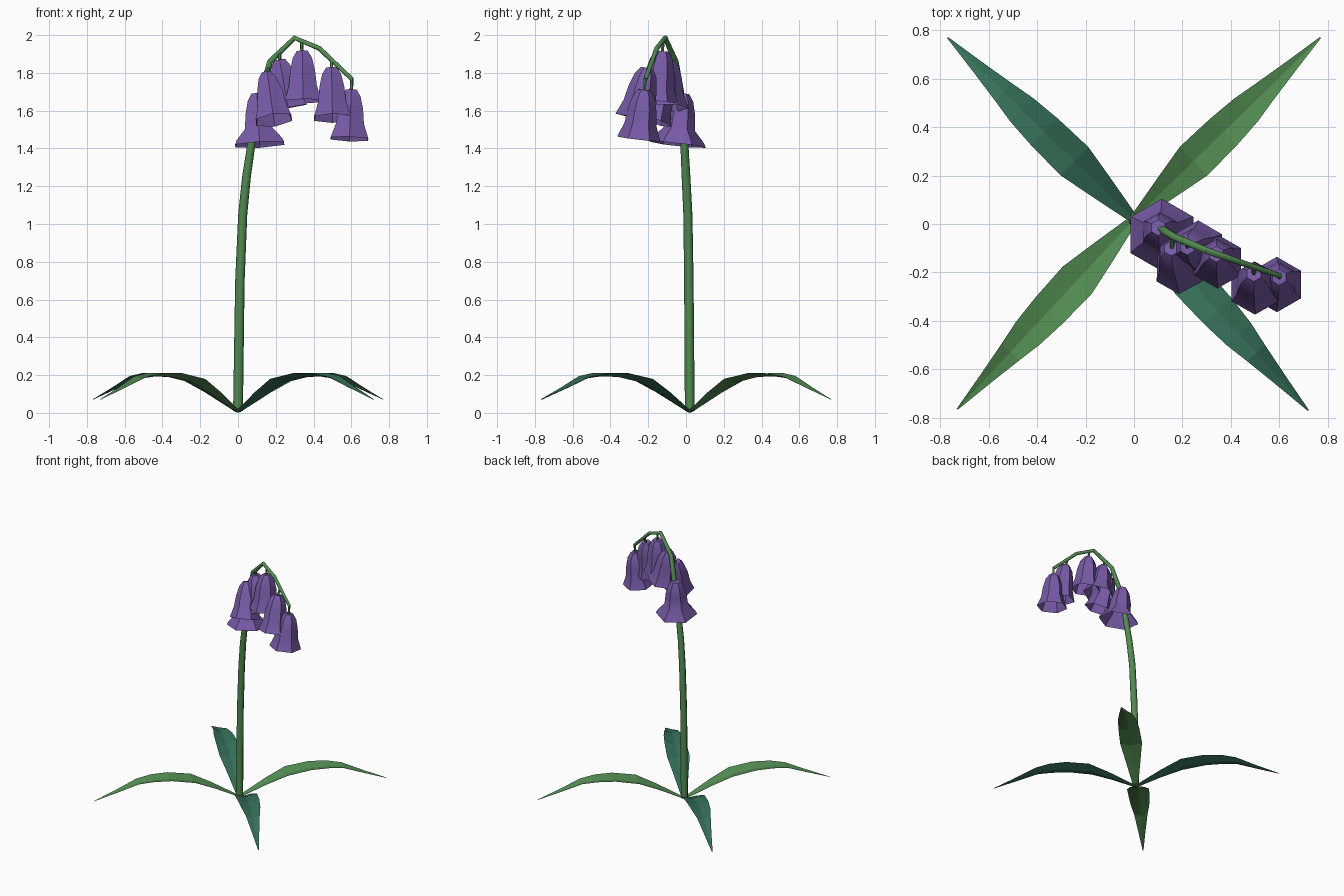
import bpy, bmesh, math
from mathutils import Vector

cube = bpy.data.objects.get("Cube")
if cube:
    bpy.data.objects.remove(cube, do_unlink=True)


def make_material(name, color):
    m = bpy.data.materials.new(name)
    m.use_nodes = True
    m.diffuse_color = (*color, 1)
    m.node_tree.nodes["Principled BSDF"].inputs["Base Color"].default_value = (*color, 1)
    return m


GREEN = make_material("fresh green", (0.085, 0.26, 0.085))
TEAL = make_material("deep teal green", (0.037, 0.165, 0.1))
PURPLE = make_material("bell purple", (0.19, 0.105, 0.39))


def finish(bm, name, material, smooth=None):
    mesh = bpy.data.meshes.new(name)
    bm.to_mesh(mesh)
    bm.free()
    mesh.materials.append(material)
    obj = bpy.data.objects.new(name, mesh)
    bpy.context.collection.objects.link(obj)
    if smooth:
        bpy.ops.object.select_all(action='DESELECT')
        obj.select_set(True)
        bpy.context.view_layer.objects.active = obj
        bpy.ops.object.shade_smooth_by_angle(angle=math.radians(smooth))
    return obj


def loft(bm, centres, radii, sides, phase=0.0, axis=None, cap_end=True):
    """Skin rings of the given radii strung along a path."""
    rings = []
    for i, (c, r) in enumerate(zip(centres, radii)):
        before, after = centres[max(i - 1, 0)], centres[min(i + 1, len(centres) - 1)]
        d = axis or (after - before).normalized()
        u = Vector((0, 1, 0)).cross(d).normalized()
        v = d.cross(u)
        ring = []
        for k in range(sides):
            a = phase + math.tau * k / sides
            ring.append(bm.verts.new(c + r * (math.cos(a) * u + math.sin(a) * v)))
        rings.append(ring)
    for a, b in zip(rings, rings[1:]):
        for k in range(sides):
            n = (k + 1) % sides
            bm.faces.new((a[k], a[n], b[n], b[k]))
    bm.faces.new(rings[0][::-1])
    if cap_end:
        bm.faces.new(rings[-1])


# Arching stem
path = [Vector(p) for p in (
    (0, 0.02, 0.01), (0.01, 0.015, 0.7), (0.025, 0.01, 1.05), (0.045, 0, 1.25),
    (0.075, -0.01, 1.45), (0.12, -0.025, 1.68), (0.17, -0.055, 1.86),
    (0.30, -0.11, 1.985), (0.43, -0.155, 1.93), (0.605, -0.215, 1.765))]
bm = bmesh.new()
loft(bm, path, (.026, .025, .024, .023, .021, .018, .016, .014, .013, .011), 8)
finish(bm, "stem", GREEN, 50)


# Leaves: arched, pointed blades with a shallow fold along the midrib
def leaf(name, tip, material):
    base = Vector((0, 0.02, 0))
    run = Vector(tip) - base
    side = Vector((-run.y, run.x, 0)).normalized()
    # fraction along, height, half width
    stations = ((0, .005, .018), (.18, .11, .055), (.32, .18, .082), (.48, .21, .078),
                (.6, .21, .068), (.7, .195, .05), (.84, .135, .027), (1, .07, .003))
    bm = bmesh.new()
    rows = []
    for t, z, w in stations:
        p = base + run * t + Vector((0, 0, z))
        dip = Vector((0, 0, w * 0.25))
        rows.append([bm.verts.new(q) for q in (p - side * w, p - dip, p + side * w)])
    for a, b in zip(rows, rows[1:]):
        for k in range(2):
            bm.faces.new((a[k], b[k], b[k + 1], a[k + 1]))
    bmesh.ops.recalc_face_normals(bm, faces=bm.faces)
    if sum(f.normal.z for f in bm.faces) < 0:
        bmesh.ops.reverse_faces(bm, faces=bm.faces)
    finish(bm, name, material)


leaf("back_left_leaf", (0.77, 0.77, 0), GREEN)
leaf("back_right_leaf", (-0.77, 0.77, 0), TEAL)
leaf("front_right_leaf", (-0.73, -0.765, 0), GREEN)
leaf("front_left_leaf", (0.72, -0.77, 0), TEAL)


# Hanging bells, open at the mouth, each on a short stalk
def bell(number, top, mouth, hook, flare):
    top, mouth, hook = Vector(top), Vector(mouth), Vector(hook)
    profile = ((0, .033), (.14, .058), (.4, .076), (.7, .085), (.92, flare * .93), (1, flare))
    bm = bmesh.new()
    axis = (mouth - top).normalized()
    loft(bm, [top.lerp(mouth, t) for t, r in profile], [r for t, r in profile],
         6, math.pi / 6, axis, cap_end=False)
    bmesh.ops.recalc_face_normals(bm, faces=bm.faces)
    finish(bm, f"bell_{number}", PURPLE, 35)
    bm = bmesh.new()
    loft(bm, [top + axis * 0.01, hook], (.009, .009), 6)
    bmesh.ops.recalc_face_normals(bm, faces=bm.faces)
    finish(bm, f"bell_stalk_{number}", GREEN, 40)


bells = (
    ((.10, -.015, 1.69), (.115, -.045, 1.42), (.125, -.03, 1.71), .15),
    ((.155, -.10, 1.80), (.19, -.185, 1.55), (.16, -.05, 1.83), .11),
    ((.22, -.095, 1.87), (.265, -.10, 1.615), (.22, -.08, 1.91), .115),
    ((.34, -.125, 1.915), (.345, -.155, 1.65), (.335, -.12, 1.97), .112),
    ((.495, -.205, 1.825), (.50, -.265, 1.56), (.495, -.18, 1.87), .112),
    ((.60, -.22, 1.71), (.59, -.25, 1.45), (.603, -.215, 1.77), .115),
)
for i, (top, mouth, hook, flare) in enumerate(bells, 1):
    bell(i, top, mouth, hook, flare)
